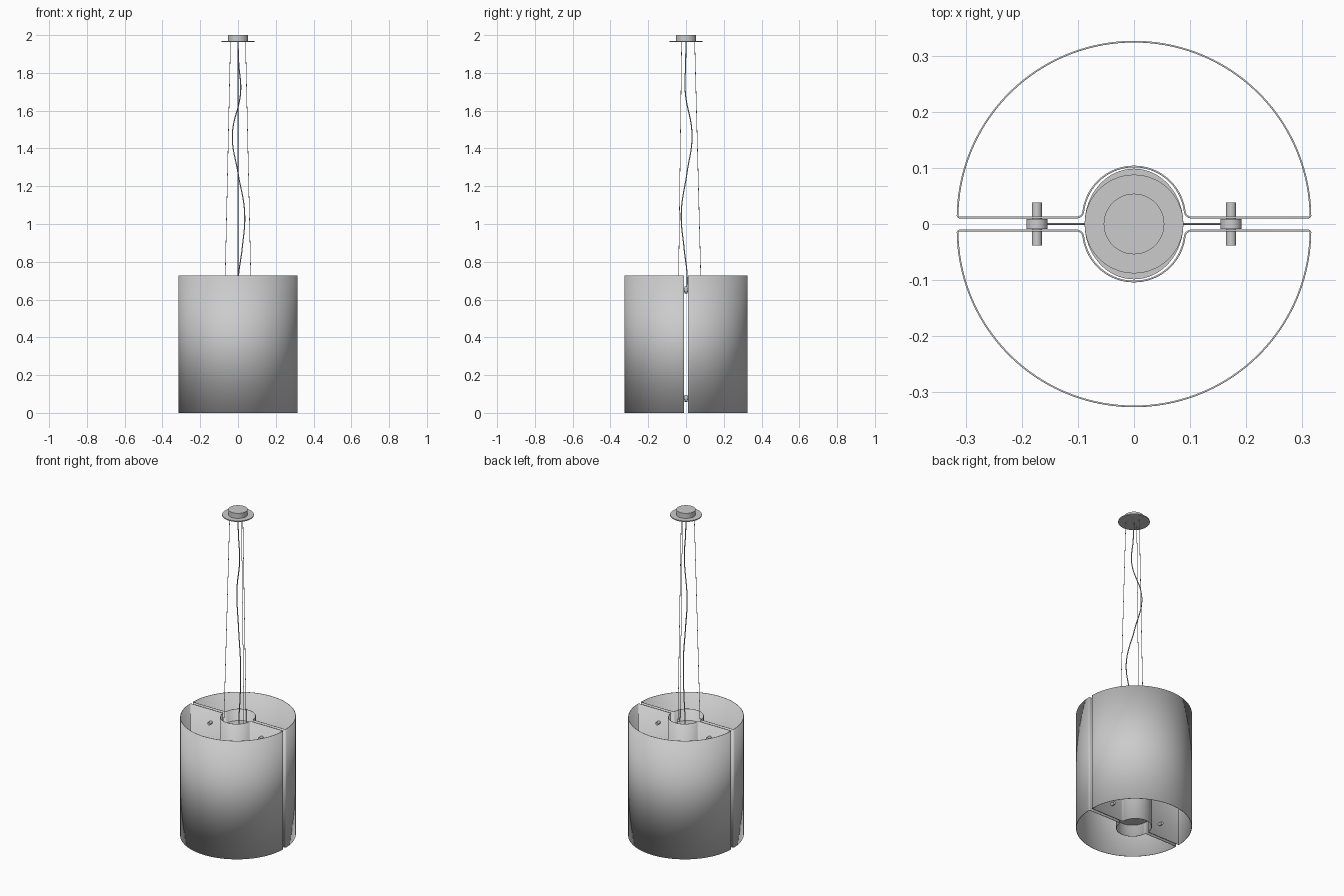
import bpy, bmesh, math
from mathutils import Vector

if "Cube" in bpy.data.objects:
    bpy.data.objects.remove(bpy.data.objects["Cube"])

H = 0.727                      # shade height
BOLT_Z = (0.077, 0.65)
BOLT_X = 0.173


def finish(obj, angle=35):
    bpy.ops.object.select_all(action='DESELECT')
    obj.select_set(True)
    bpy.context.view_layer.objects.active = obj
    bpy.ops.object.shade_smooth_by_angle(angle=math.radians(angle))
    return obj


def cylinder(name, radius, p0, p1, verts=48, scale_y=1.0):
    p0, p1 = Vector(p0), Vector(p1)
    d = p1 - p0
    bpy.ops.mesh.primitive_cylinder_add(vertices=verts, radius=radius,
                                        depth=d.length, location=(p0 + p1) / 2)
    obj = bpy.context.object
    obj.name = name
    obj.rotation_euler = d.to_track_quat('Z', 'Y').to_euler()
    obj.scale.y = scale_y
    return finish(obj)


def cord(name, points, radius):
    curve = bpy.data.curves.new(name, 'CURVE')
    curve.dimensions = '3D'
    curve.bevel_depth = radius
    curve.bevel_resolution = 2
    curve.use_fill_caps = True
    spline = curve.splines.new('BEZIER')
    spline.bezier_points.add(len(points) - 1)
    for bp, co in zip(spline.bezier_points, points):
        bp.co = co
        bp.handle_left_type = bp.handle_right_type = 'AUTO'
    obj = bpy.data.objects.new(name, curve)
    bpy.context.collection.objects.link(obj)
    return obj


def arc(cx, cy, r, a0, a1, n):
    return [(cx + r * math.cos(math.radians(a0 + (a1 - a0) * i / n)),
             cy + r * math.sin(math.radians(a0 + (a1 - a0) * i / n)))
            for i in range(n + 1)]


def half_shade_profile():
    flat, r_tube, r_fil = 0.0115, 0.091, 0.012
    tilt = math.degrees(math.asin(r_fil / (r_tube + r_fil)))
    fx = (r_tube + r_fil) * math.cos(math.radians(tilt))
    pts = [(0.311, flat), (0.3135, 0.0125)]
    pts += arc(0, 0.0105, 0.3145, 0.8, 179.2, 80)                 # outer wall
    pts += [(-0.3135, 0.0125), (-0.311, flat)]
    pts += arc(-fx, flat + r_fil, r_fil, -90, -tilt, 6)
    pts += arc(0, flat, r_tube, 180 - tilt, tilt, 36)[1:-1]       # centre bulge
    pts += arc(fx, flat + r_fil, r_fil, 180 + tilt, 270, 6)
    return pts


def half_shade(name, side):
    pts = [(x, side * y) for x, y in half_shade_profile()]
    if side < 0:
        pts.reverse()
    bm = bmesh.new()
    low = [bm.verts.new((x, y, 0)) for x, y in pts]
    top = [bm.verts.new((x, y, H)) for x, y in pts]
    n = len(pts)
    for i in range(n):
        j = (i + 1) % n
        bm.faces.new((low[i], low[j], top[j], top[i]))
    mesh = bpy.data.meshes.new(name)
    bm.to_mesh(mesh)
    bm.free()
    obj = bpy.data.objects.new(name, mesh)
    bpy.context.collection.objects.link(obj)
    finish(obj)
    mod = obj.modifiers.new("wall", 'SOLIDIFY')
    mod.thickness = 0.003
    mod.offset = 0
    return obj


# Two thin half shades
half_shade("shade_back", 1)
half_shade("shade_front", -1)

# Spacers, bolts and arms joining the halves; hub plates inside the centre tube
for level, z in zip(("lower", "upper"), BOLT_Z):
    cylinder(f"{level}_hub_plate", 0.088, (0, 0, z - 0.008), (0, 0, z + 0.008), 64, 1.12)
    for side, s in (("left", -1), ("right", 1)):
        x = s * BOLT_X
        cylinder(f"{level}_{side}_spacer", 0.019, (x, -0.009, z), (x, 0.009, z), 32)
        cylinder(f"{level}_{side}_bolt", 0.009, (x, -0.038, z), (x, 0.038, z), 24)
        cylinder(f"{level}_{side}_arm", 0.0015, (s * 0.08, 0, z), (x, 0, z), 12)

# Ceiling canopy
cylinder("canopy_plate", 0.088, (0, 0, 1.963), (0, 0, 1.969), 64)
cylinder("canopy_cap", 0.054, (0, 0, 1.969), (0, 0, 2.0), 64)

# Three suspension wires spreading downwards
for i in range(3):
    a = math.radians(90 + 120 * i)
    c, s = math.cos(a), math.sin(a)
    cord(f"suspension_wire_{i + 1}",
         [(0.046 * c, 0.046 * s, 1.965), (0.08 * c, 0.08 * s, BOLT_Z[1])], 0.0015)

# Loose wavy power cord
cord("power_cord", [(0, 0, 1.965), (0.004, -0.002, 1.85), (0.014, -0.004, 1.7),
                    (-0.03, 0.032, 1.47), (0, 0.005, 1.27),
                    (0.035, -0.025, 1.06), (0.022, -0.01, 0.87),
                    (0.003, 0.006, 0.73), (0, 0.006, BOLT_Z[1])], 0.003)
